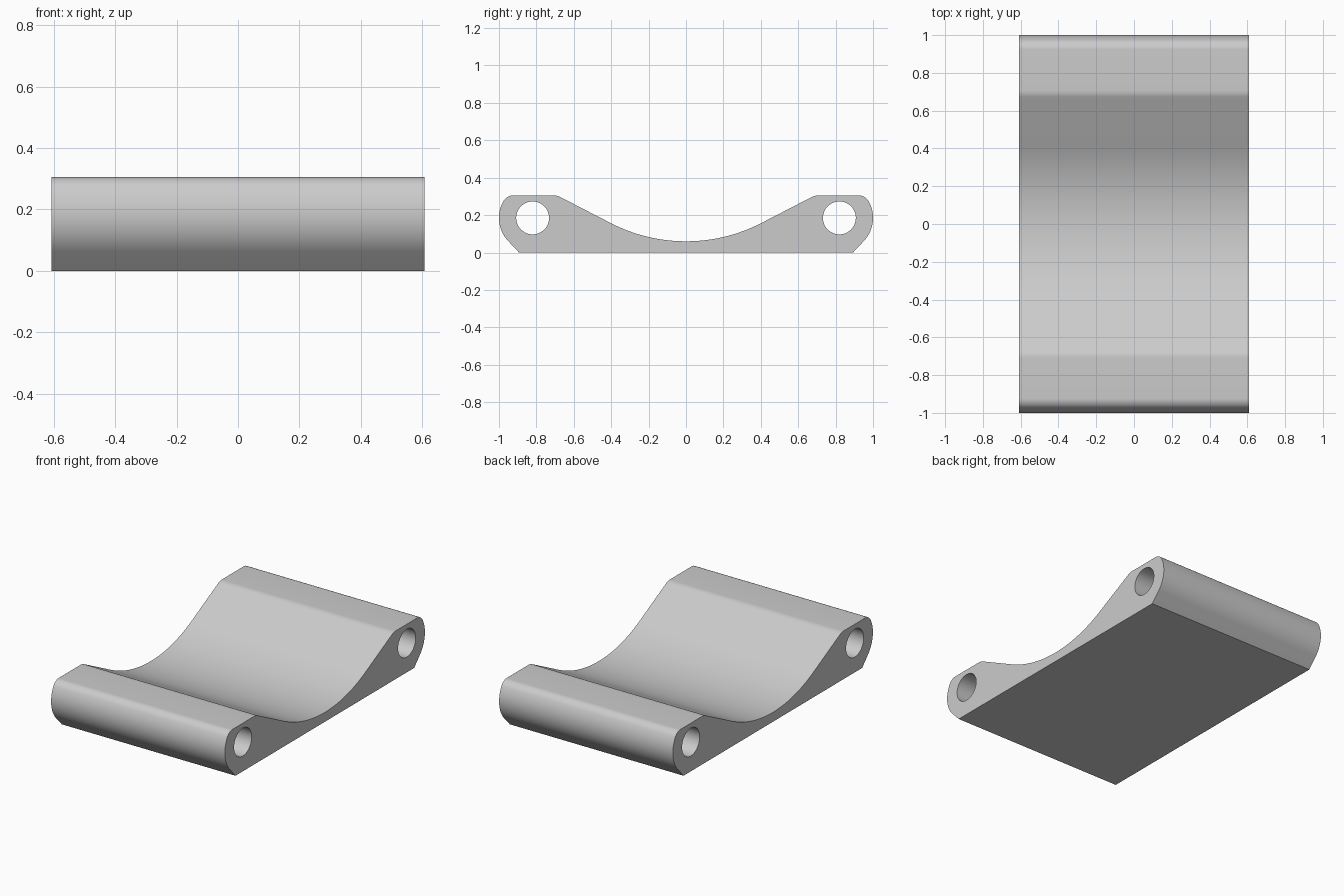
import bpy, bmesh
from math import sin, cos, atan, radians
from mathutils import Vector

cube = bpy.data.objects.get("Cube")
if cube:
    bpy.data.objects.remove(cube)

HALF_WIDTH, TOP = 0.608, 0.305
PIN_Y, PIN_Z, PIN_R, END_R = 0.82, 0.185, 0.088, 0.18


def arc(cy, cz, r, start, end, steps):
    """Points on an arc in the side plane, angles in degrees."""
    angles = [radians(start + (end - start) * i / steps) for i in range(steps + 1)]
    return [(cy + r * cos(a), cz + r * sin(a)) for a in angles]


# Half of the side profile, from the bottom corner up and in to the middle
half = [(0.893, 0)]
half += arc(PIN_Y, PIN_Z, END_R, -43, 30, 16)            # rounded end
half += arc(0.924, TOP - 0.06, 0.06, 30, 90, 10)[1:]     # top edge rounding
half += arc(0.708, TOP - 0.08, 0.08, 90, 116.57, 6)      # crest above the slope
half += arc(0, 0.06 + 0.88, 0.88, -63.43, -90, 20)       # saddle
profile = half + [(-y, z) for y, z in reversed(half[:-1])]

# Fill the profile around the two pin holes, then extrude across the width
bm = bmesh.new()
loops = [profile] + [arc(s * PIN_Y, PIN_Z, PIN_R, 0, 360, 48)[:-1] for s in (-1, 1)]
for loop in loops:
    verts = [bm.verts.new((-HALF_WIDTH, y, z)) for y, z in loop]
    for a, b in zip(verts, verts[1:] + verts[:1]):
        bm.edges.new((a, b))
bmesh.ops.triangle_fill(bm, edges=bm.edges[:], use_beauty=True, normal=(1, 0, 0))
result = bmesh.ops.extrude_face_region(bm, geom=bm.faces[:], use_keep_orig=True)
moved = [v for v in result["geom"] if isinstance(v, bmesh.types.BMVert)]
bmesh.ops.translate(bm, verts=moved, vec=Vector((2 * HALF_WIDTH, 0, 0)))
bmesh.ops.recalc_face_normals(bm, faces=bm.faces[:])

mesh = bpy.data.meshes.new("link_body")
bm.to_mesh(mesh)
bm.free()
body = bpy.data.objects.new("link_body", mesh)
bpy.context.collection.objects.link(body)

# Plain grey finish
grey = bpy.data.materials.new("light grey")
grey.use_nodes = True
colour = (0.6, 0.6, 0.6, 1)
grey.diffuse_color = colour
grey.node_tree.nodes["Principled BSDF"].inputs["Base Color"].default_value = colour
mesh.materials.append(grey)

bpy.ops.object.select_all(action='DESELECT')
body.select_set(True)
bpy.context.view_layer.objects.active = body
bpy.ops.object.shade_smooth_by_angle(angle=radians(30))
